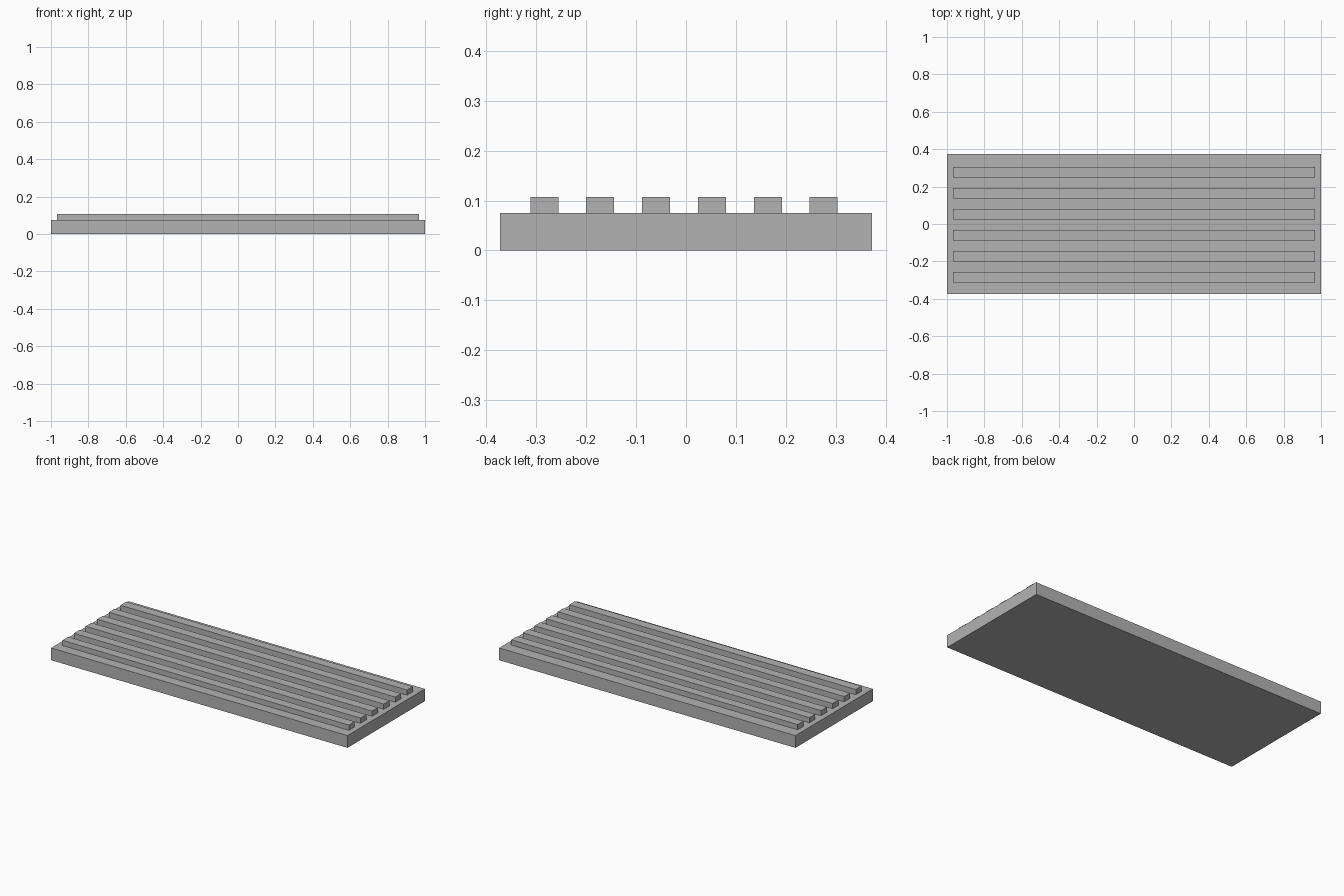
import bpy

if "Cube" in bpy.data.objects:
    bpy.data.objects.remove(bpy.data.objects["Cube"], do_unlink=True)

# Single grey material
grey = bpy.data.materials.new("plain_grey")
grey.use_nodes = True
grey.diffuse_color = (0.45, 0.45, 0.45, 1)
grey.node_tree.nodes["Principled BSDF"].inputs["Base Color"].default_value = grey.diffuse_color


def box(name, size, center):
    bpy.ops.mesh.primitive_cube_add(size=1, location=center)
    obj = bpy.context.object
    obj.name = name
    obj.scale = size
    bpy.ops.object.transform_apply(location=False, rotation=False, scale=True)
    obj.data.materials.append(grey)
    return obj


BASE_HEIGHT = 0.075
RIB_HEIGHT = 0.032
RIB_COUNT = 6
RIB_PITCH = 0.112

# Flat base slab
box("base_slab", (2, 0.746, BASE_HEIGHT), (0, 0, BASE_HEIGHT / 2))

# Row of long raised ribs, set very slightly towards the front
for i in range(RIB_COUNT):
    y = (i - (RIB_COUNT - 1) / 2) * RIB_PITCH - 0.004
    box(f"rib_{i + 1}", (1.934, 0.056, RIB_HEIGHT), (0, y, BASE_HEIGHT + RIB_HEIGHT / 2))
